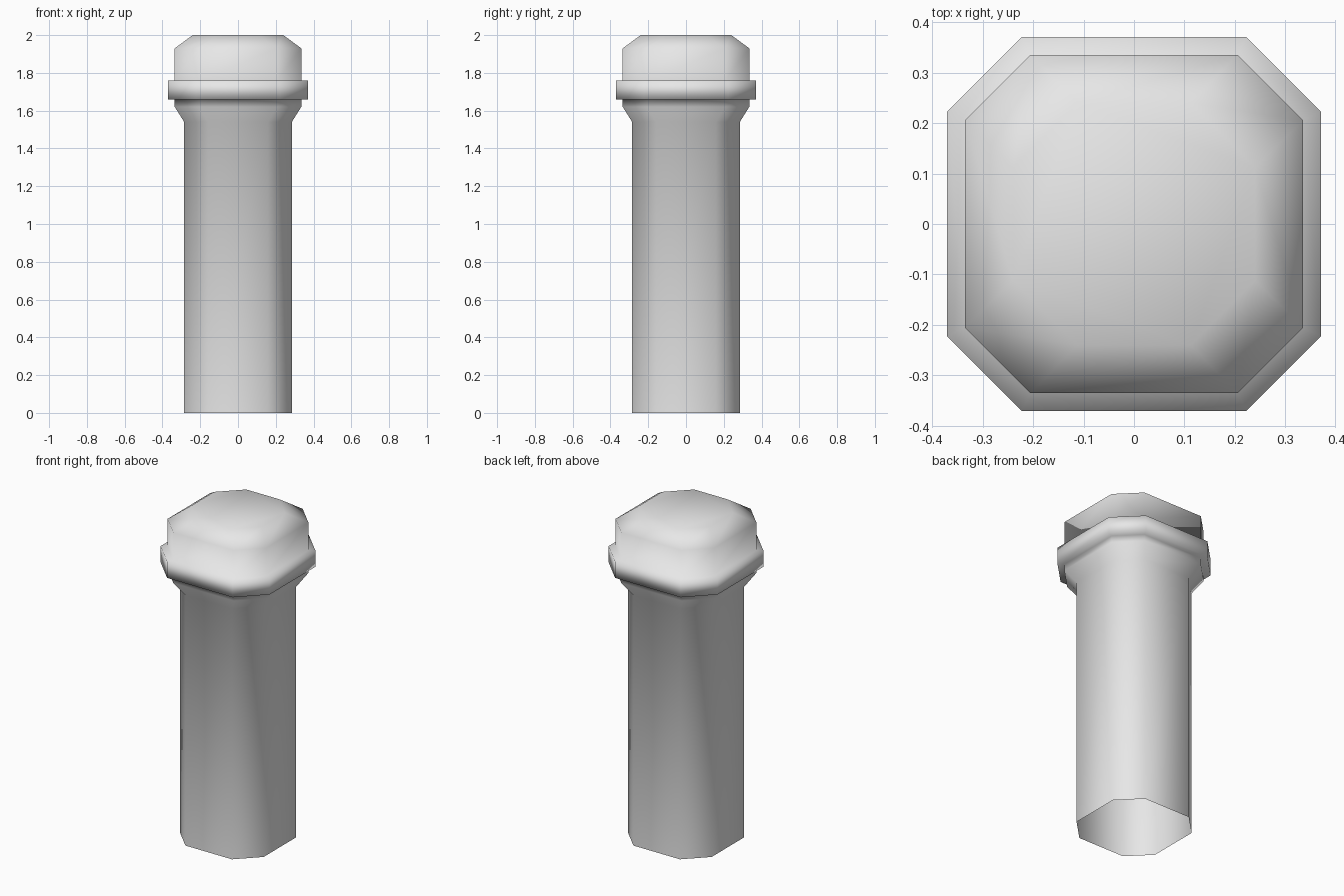
import bpy
import bmesh

cube = bpy.data.objects.get("Cube")
if cube:
    bpy.data.objects.remove(cube, do_unlink=True)

# Light grey stone
stone = bpy.data.materials.new("light grey")
stone.use_nodes = True
grey = (0.8, 0.8, 0.8, 1)
stone.diffuse_color = grey
stone.node_tree.nodes["Principled BSDF"].inputs["Base Color"].default_value = grey


def octagon(bm, half, flat, z):
    """Ring of a square with cut corners; flat is half a straight side."""
    pts = []
    x, y, u, v = half, -flat, half, flat
    for _ in range(4):
        pts += [(x, y, z), (u, v, z)]
        x, y, u, v = -y, x, -v, u
    return [bm.verts.new(p) for p in pts]


# Half width, half side, height: shaft, flare, collar, cap
PROFILE = [
    (0.285, 0.158, 0.0),
    (0.285, 0.158, 1.54),
    (0.335, 0.205, 1.62),
    (0.335, 0.205, 1.66),
    (0.37, 0.223, 1.66),
    (0.37, 0.223, 1.76),
    (0.335, 0.205, 1.76),
    (0.335, 0.205, 1.93),
    (0.24, 0.112, 2.0),
]

bm = bmesh.new()
rings = [octagon(bm, *p) for p in PROFILE]
for low, high in zip(rings, rings[1:]):
    for i in range(8):
        j = (i + 1) % 8
        bm.faces.new((low[i], low[j], high[j], high[i]))
# Flat top; the foot stays open
bm.faces.new(rings[-1])
for face in bm.faces:
    face.smooth = True

mesh = bpy.data.meshes.new("post")
bm.to_mesh(mesh)
bm.free()
mesh.materials.append(stone)
post = bpy.data.objects.new("post", mesh)
bpy.context.collection.objects.link(post)
